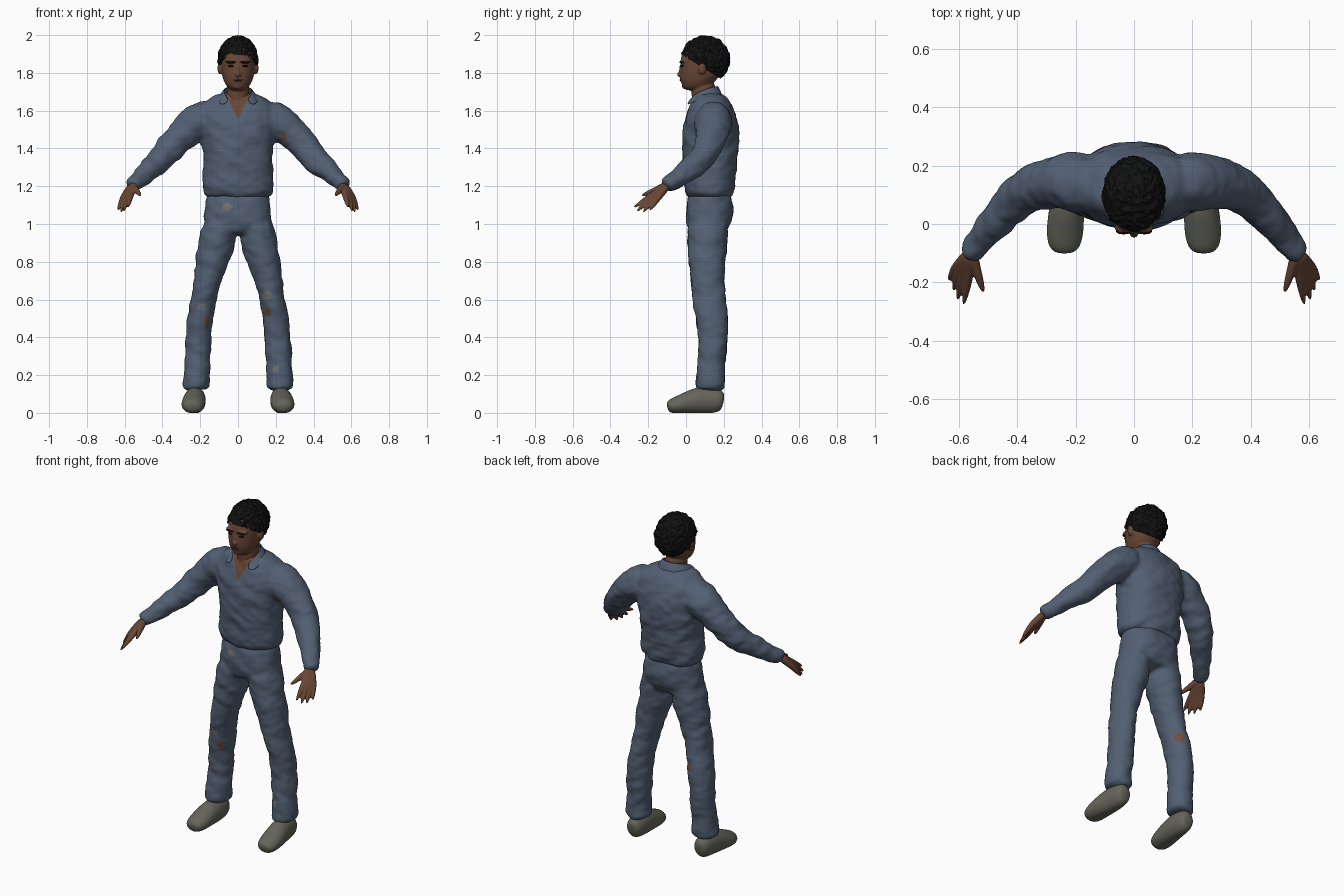
import bpy, bmesh, math
from mathutils import Vector, Matrix, noise

if "Cube" in bpy.data.objects:
    bpy.data.objects.remove(bpy.data.objects["Cube"])


def material(name, r, g, b):
    m = bpy.data.materials.new(name)
    m.use_nodes = True
    m.diffuse_color = (r, g, b, 1)
    bsdf = m.node_tree.nodes["Principled BSDF"]
    bsdf.inputs["Base Color"].default_value = (r, g, b, 1)
    bsdf.inputs["Roughness"].default_value = 0.9
    return m


BLUE = material("dusty blue cloth", .085, .115, .17)
SKIN = material("brown skin", .14, .062, .036)
HAIR = material("black hair", .006, .006, .006)
SHOE = material("grey shoe", .13, .13, .105)
RUST = material("rust stain", .16, .075, .04)
DUST = material("grey dust", .16, .16, .15)
LIP = material("dark lip", .06, .022, .016)


def loft(bm, rings, side=1, flat=False, power=2.0, sides=16):
    """Closed skin through rings of (x, y, z, radius_a, radius_b)."""
    centres = [Vector((r[0] * side, r[1], r[2])) for r in rings]
    loops = []
    for i, c in enumerate(centres):
        rot = Matrix.Identity(3)
        if not flat:
            t = centres[min(i + 1, len(rings) - 1)] - centres[max(i - 1, 0)]
            rot = t.to_track_quat('Z', 'Y').to_matrix()
        loop = []
        for k in range(sides):
            a = math.tau * k / sides
            u, v = [math.copysign(abs(f) ** (2 / power), f) for f in (math.cos(a), math.sin(a))]
            loop.append(bm.verts.new(c + rot @ Vector((u * rings[i][3], v * rings[i][4], 0))))
        loops.append(loop)
    for lo, hi in zip(loops, loops[1:]):
        for k in range(sides):
            n = (k + 1) % sides
            bm.faces.new((lo[k], lo[n], hi[n], hi[k]))
    bm.faces.new(loops[0][::-1])
    bm.faces.new(loops[-1])


def ball(bm, centre, size, detail=3):
    mat = Matrix.Translation(centre) @ Matrix.Diagonal((*size, 1))
    bmesh.ops.create_icosphere(bm, subdivisions=detail, radius=1, matrix=mat)


def finish(name, bm, mats, subdiv=0, voxel=0, smooth=0, crease=0, flat=False):
    """Make the object, bake its modifiers and add cloth creases."""
    bmesh.ops.recalc_face_normals(bm, faces=bm.faces)
    me = bpy.data.meshes.new(name)
    bm.to_mesh(me)
    bm.free()
    ob = bpy.data.objects.new(name, me)
    bpy.context.collection.objects.link(ob)
    if subdiv:
        ob.modifiers.new("round", 'SUBSURF').levels = subdiv
    if voxel:
        r = ob.modifiers.new("merge", 'REMESH')
        r.mode, r.voxel_size = 'VOXEL', voxel
    if smooth:
        s = ob.modifiers.new("soften", 'SMOOTH')
        s.factor, s.iterations = .5, smooth
    bpy.context.view_layer.update()
    baked = bpy.data.meshes.new_from_object(ob.evaluated_get(bpy.context.evaluated_depsgraph_get()))
    ob.modifiers.clear()
    ob.data = baked
    baked.name = name
    baked.materials.clear()
    for m in mats:
        baked.materials.append(m)
    if crease:
        moves = []
        for v in baked.vertices:
            p = v.co
            n = noise.noise(Vector((p.x * 9, p.y * 9, p.z * 17 + p.x * 8)))
            n += .5 * noise.noise(Vector((p.x * 22, p.y * 22, p.z * 35)))
            moves.append(p + v.normal * n * crease)
        for v, co in zip(baked.vertices, moves):
            v.co = co
    for p in baked.polygons:
        p.use_smooth = not flat
    return ob


def stain(ob, slot, centre, size):
    """Colour the faces inside an ellipsoid."""
    for p in ob.data.polygons:
        d = p.center - Vector(centre)
        if sum((d[i] / size[i]) ** 2 for i in range(3)) < 1:
            p.material_index = slot


# Shirt: torso and both sleeves merged
bm = bmesh.new()
torso = [(1.13, .125, .16, .112), (1.16, .125, .185, .13), (1.2, .125, .198, .135),
         (1.26, .125, .188, .138), (1.35, .13, .187, .15), (1.45, .13, .197, .154),
         (1.53, .132, .215, .15), (1.6, .132, .222, .127), (1.655, .13, .178, .1),
         (1.7, .12, .09, .075)]
loft(bm, [(0, cy, z, rx, ry) for z, cy, rx, ry in torso], flat=True, power=2.3)
sleeve = [(.12, .14, 1.56, .1), (.21, .145, 1.55, .108), (.28, .145, 1.49, .088),
          (.34, .13, 1.425, .08), (.4, .09, 1.355, .073), (.46, .03, 1.295, .064),
          (.515, -.04, 1.245, .051), (.55, -.088, 1.212, .043), (.568, -.112, 1.197, .04)]
for s in (1, -1):
    loft(bm, [(*r, r[3]) for r in sleeve], s)
shirt = finish("shirt", bm, [BLUE, SKIN, RUST], 2, .011, 4, .008)
# Open neck cut into the shirt front
bm = bmesh.new()
bm.from_mesh(shirt.data)
for s in (1, -1):
    bmesh.ops.bisect_plane(bm, geom=bm.verts[:] + bm.edges[:] + bm.faces[:], dist=1e-5,
                           plane_co=(0, 0, 1.555), plane_no=(s, 0, -.5))
for f in bm.faces:
    c = f.calc_center_median()
    if c.y < .1 and abs(c.x) < (c.z - 1.555) * .5:
        f.material_index = 1
bm.to_mesh(shirt.data)
bm.free()
stain(shirt, 2, (.24, .06, 1.465), (.016, .06, .025))

# Collar: folded strip, mirrored
bm = bmesh.new()
top = [(0, .175, 1.735), (.055, .155, 1.733), (.08, .1, 1.718), (.068, .04, 1.69), (.045, .012, 1.655)]
low = [(0, .2, 1.68), (.075, .185, 1.675), (.115, .11, 1.672), (.112, .04, 1.65), (.085, -.004, 1.625)]
for s in (1, -1):
    rows = [[bm.verts.new((x * s, y, z)) for x, y, z in row] for row in (top, low)]
    for i in range(len(top) - 1):
        bm.faces.new((rows[0][i], rows[1][i], rows[1][i + 1], rows[0][i + 1]))
bmesh.ops.remove_doubles(bm, verts=bm.verts, dist=.001)
bmesh.ops.recalc_face_normals(bm, faces=bm.faces)
bmesh.ops.solidify(bm, geom=bm.faces[:], thickness=.008)
finish("collar", bm, [BLUE], 2)

# Trousers: hips and both legs merged
bm = bmesh.new()
hips = [(1.2, .125, .16, .105), (1.12, .127, .172, .124), (1.05, .125, .182, .13),
        (.99, .118, .19, .118), (.94, .115, .15, .09)]
loft(bm, [(0, cy, z, rx, ry) for z, cy, rx, ry in hips], flat=True, power=2.3)
leg = [(.095, .12, 1.05, .08, .11), (.105, .115, .95, .1, .11), (.119, .112, .85, .1, .104),
       (.15, .112, .75, .084, .094), (.17, .115, .65, .07, .088), (.192, .13, .56, .07, .092),
       (.208, .145, .45, .07, .08), (.214, .14, .3, .071, .076), (.219, .13, .2, .069, .073),
       (.222, .13, .15, .077, .083), (.222, .13, .115, .07, .076)]
for s in (1, -1):
    loft(bm, leg, s, flat=True)
trousers = finish("trousers", bm, [BLUE, RUST, DUST], 2, .011, 4, .007)
stain(trousers, 2, (-.06, .0, 1.09), (.028, .06, .022))
stain(trousers, 2, (.155, .04, .625), (.024, .06, .025))
stain(trousers, 1, (.15, .05, .53), (.026, .06, .025))
stain(trousers, 2, (-.19, .04, .56), (.024, .06, .02))
stain(trousers, 1, (-.165, .07, .49), (.013, .06, .035))
stain(trousers, 2, (.2, .06, .23), (.016, .06, .02))
stain(trousers, 1, (-.16, .2, .55), (.025, .06, .03))

# Shoes
shoe = [(.225, .2, .06, .03, .035), (.225, .18, .065, .048, .065), (.226, .1, .07, .058, .075),
        (.232, .04, .062, .062, .068), (.237, -.03, .045, .066, .05), (.24, -.08, .035, .055, .04),
        (.24, -.1, .03, .03, .022)]
for s, label in ((1, "left"), (-1, "right")):
    bm = bmesh.new()
    loft(bm, shoe, s)
    ob = finish(label + "_shoe", bm, [SHOE], 2)
    for v in ob.data.vertices:
        v.co.z = max(v.co.z, 0)

# Hands: tapered fingers sharing one wrist
fingers = [((.538, -.165, 1.178), (.515, -.237, 1.15)), ((.568, -.185, 1.15), (.585, -.28, 1.085)),
           ((.586, -.178, 1.141), (.606, -.263, 1.065)), ((.602, -.165, 1.136), (.62, -.23, 1.06)),
           ((.612, -.148, 1.136), (.636, -.195, 1.07))]
for s, label in ((1, "left"), (-1, "right")):
    bm = bmesh.new()
    for knuckle, tip in fingers:
        k, t, w = Vector(knuckle), Vector(tip), Vector((.56, -.1, 1.205))
        path = [(w, .025), (w.lerp(k, .5), .021), (k, .017), (k.lerp(t, .55), .013), (t, .006)]
        loft(bm, [(*p, r, r) for p, r in path], s, sides=10)
    finish(label + "_hand", bm, [SKIN], 1, .005, 2)

# Head, neck, nose, ears and brow merged
bm = bmesh.new()
head = [(1.705, .04, .032, .04), (1.725, .05, .06, .07), (1.76, .065, .08, .097),
        (1.8, .08, .089, .114), (1.85, .09, .094, .122), (1.9, .095, .095, .124),
        (1.95, .1, .08, .1), (1.975, .1, .04, .05)]
loft(bm, [(0, cy, z, rx, ry) for z, cy, rx, ry in head], flat=True, power=2.2)
loft(bm, [(0, .11, 1.58, .07, .075), (0, .1, 1.64, .064, .068), (0, .092, 1.7, .06, .066),
          (0, .09, 1.77, .06, .065)], flat=True)
ball(bm, (0, -.028, 1.792), (.017, .02, .016))
ball(bm, (0, -.02, 1.815), (.011, .018, .035))
ball(bm, (0, -.018, 1.762), (.03, .014, .014))
ball(bm, (0, -.004, 1.73), (.03, .018, .016))
for s in (1, -1):
    ball(bm, (.095 * s, .085, 1.825), (.014, .022, .034))
    ball(bm, (.035 * s, -.012, 1.862), (.034, .02, .01))
finish("head", bm, [SKIN], 1, .0055, 3)

# Face details
bm = bmesh.new()
for s in (1, -1):
    ball(bm, (.036 * s, -.024, 1.857), (.027, .012, .007), 2)
    ball(bm, (.036 * s, -.019, 1.836), (.018, .01, .006), 2)
finish("eyebrows_and_eyes", bm, [HAIR])
bm = bmesh.new()
ball(bm, (0, -.027, 1.762), (.026, .009, .005), 2)
finish("mouth", bm, [LIP])

# Hair: rough cap trimmed from forehead to nape
bm = bmesh.new()
ball(bm, (0, .102, 1.87), (.106, .13, .126), 5)
for v in bm.verts:
    v.co += v.normal * .009 * noise.noise(v.co * 55)
    v.co += v.normal * .004 * noise.noise(v.co * 150)
bmesh.ops.bisect_plane(bm, geom=bm.verts[:] + bm.edges[:] + bm.faces[:], dist=1e-5,
                       plane_co=(0, -.03, 1.902), plane_no=(0, .14, .225), clear_inner=True)
bmesh.ops.holes_fill(bm, edges=[e for e in bm.edges if e.is_boundary])
finish("hair", bm, [HAIR], flat=True)
